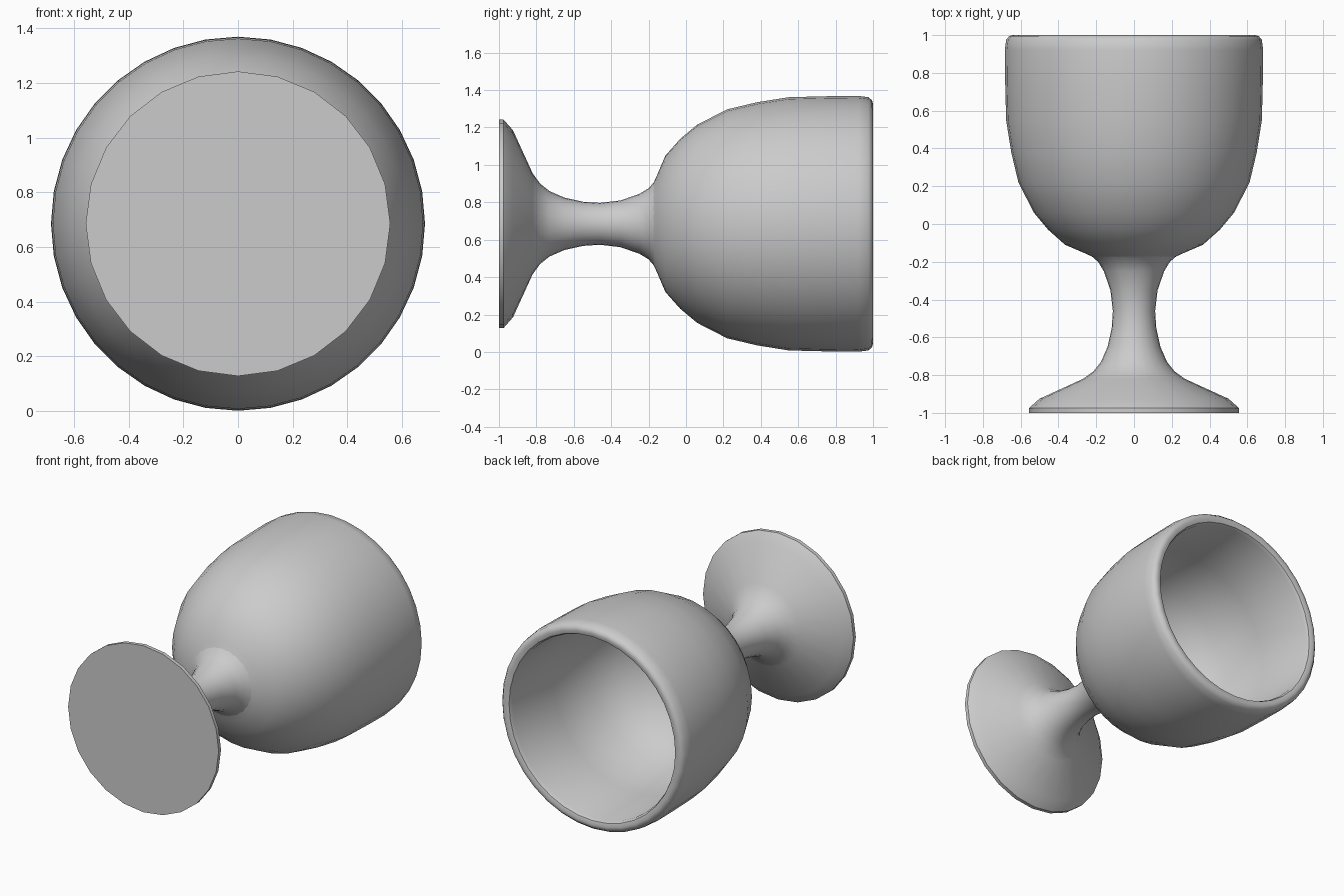
import bpy, bmesh, math

if "Cube" in bpy.data.objects:
    bpy.data.objects.remove(bpy.data.objects["Cube"])

CENTRE_Z = 0.685  # height of the goblet's lying axis

grey = bpy.data.materials.new("plain grey")
grey.diffuse_color = (0.6, 0.6, 0.6, 1)
grey.use_nodes = True
grey.node_tree.nodes["Principled BSDF"].inputs["Base Color"].default_value = grey.diffuse_color


def lathe(name, profile, sides):
    """Revolve (y, radius) points around the horizontal y axis; radius 0 closes the end."""
    bm = bmesh.new()
    rings = []
    for y, r in profile:
        if r == 0:
            rings.append([bm.verts.new((0, y, CENTRE_Z))] * sides)
        else:
            rings.append([bm.verts.new((r * math.sin(a), y, CENTRE_Z + r * math.cos(a)))
                          for a in (2 * math.pi * i / sides for i in range(sides))])
    for a, b in zip(rings, rings[1:]):
        for i in range(sides):
            j = (i + 1) % sides
            corners = list(dict.fromkeys((a[i], b[i], b[j], a[j])))
            bm.faces.new(corners)
    bmesh.ops.recalc_face_normals(bm, faces=bm.faces)
    mesh = bpy.data.meshes.new(name)
    bm.to_mesh(mesh)
    bm.free()
    mesh.materials.append(grey)
    obj = bpy.data.objects.new(name, mesh)
    bpy.context.collection.objects.link(obj)
    bpy.ops.object.select_all(action='DESELECT')
    obj.select_set(True)
    bpy.context.view_layer.objects.active = obj
    bpy.ops.object.shade_smooth_by_angle(angle=math.radians(40))
    return obj


# Flat foot flaring into the narrow stem
lathe("foot_and_stem", [
    (-1.0, 0), (-1.0, 0.557), (-0.975, 0.557), (-0.925, 0.50), (-0.82, 0.27),
    (-0.78, 0.215), (-0.73, 0.175), (-0.65, 0.14), (-0.55, 0.118), (-0.46, 0.112),
    (-0.35, 0.125), (-0.25, 0.16), (-0.20, 0.19), (-0.17, 0.225)], 24)

# Hollow bowl: outer wall, rounded rim, inner wall
lathe("bowl", [
    (-0.18, 0.205), (-0.155, 0.26), (-0.11, 0.365), (-0.03, 0.455), (0.06, 0.53), (0.22, 0.612),
    (0.38, 0.65), (0.55, 0.677), (0.75, 0.682), (0.92, 0.684), (0.975, 0.677),
    (0.995, 0.66), (1.0, 0.64), (0.992, 0.615), (0.97, 0.605),
    (0.55, 0.60), (0.24, 0.54), (0.09, 0.45), (-0.02, 0.32), (-0.08, 0.17), (-0.1, 0)], 36)
